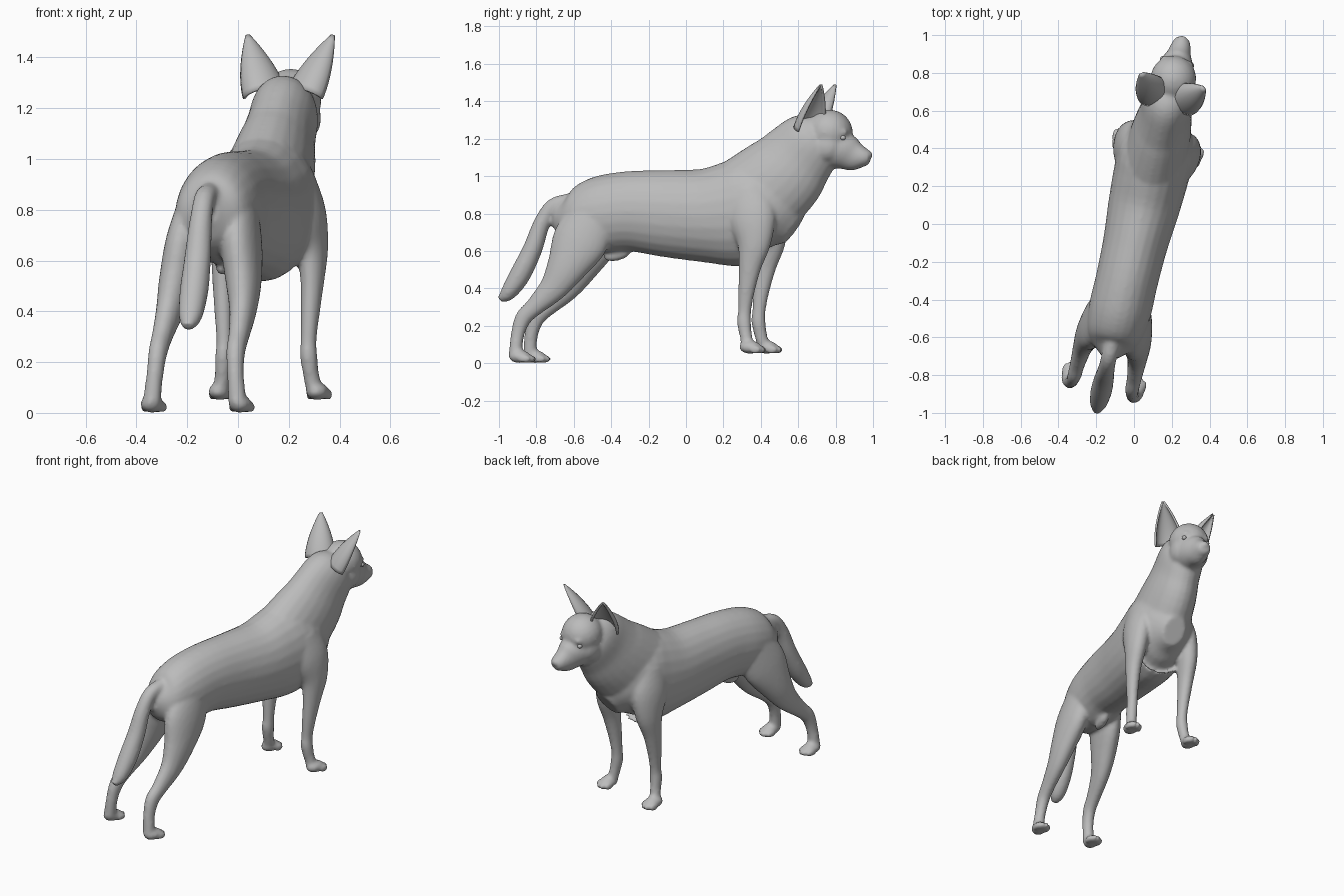
import bpy, bmesh, math
from mathutils import Vector, Matrix

if "Cube" in bpy.data.objects:
    bpy.data.objects.remove(bpy.data.objects["Cube"])

TURN = math.radians(-13)
GREY = (0.5, 0.5, 0.5, 1)
coat = bpy.data.materials.new("grey_coat")
coat.use_nodes = True
coat.diffuse_color = GREY
coat.node_tree.nodes["Principled BSDF"].inputs["Base Color"].default_value = GREY


def make_object(name, bm):
    """Place a mesh built along +y into the turned stance."""
    bmesh.ops.recalc_face_normals(bm, faces=bm.faces)
    mesh = bpy.data.meshes.new(name)
    bm.to_mesh(mesh)
    bm.free()
    mesh.materials.append(coat)
    mesh.shade_smooth()
    ob = bpy.data.objects.new(name, mesh)
    bpy.context.collection.objects.link(ob)
    ob.rotation_euler.z = TURN
    ob.location = Matrix.Rotation(TURN, 3, 'Z') @ Vector((0.03, 0, 0))
    return ob


def spline(points, steps=4):
    """Catmull-Rom through stations of any dimension."""
    p = [Vector(q) for q in points]
    p = [p[0] * 2 - p[1]] + p + [p[-1] * 2 - p[-2]]
    out = []
    for a, b, c, d in zip(p, p[1:], p[2:], p[3:]):
        for i in range(steps):
            t = i / steps
            out.append(0.5 * (2 * b + (c - a) * t + (2 * a - 5 * b + 4 * c - d) * t * t
                              + (3 * b - a - 3 * c + d) * t ** 3))
    return out + [p[-2]]


def tube(bm, stations, side=1, segs=24):
    """Loft ellipses; station = x, y, z, half width, half depth."""
    st = spline(stations)
    rings = []
    for i, s in enumerate(st):
        c = Vector(s[:3])
        t = (Vector(st[min(i + 1, len(st) - 1)][:3]) - Vector(st[max(i - 1, 0)][:3])).normalized()
        u = (Vector((1, 0, 0)) - t * t.x).normalized()
        n = t.cross(u)
        ring = []
        for k in range(segs):
            a = math.tau * k / segs
            v = c + u * s[3] * math.cos(a) + n * s[4] * math.sin(a)
            ring.append(bm.verts.new((v.x * side, v.y, v.z)))
        rings.append(ring)
    for r, q in zip(rings, rings[1:]):
        for k in range(segs):
            j = (k + 1) % segs
            bm.faces.new((r[k], r[j], q[j], q[k]))
    bm.faces.new(rings[0])
    bm.faces.new(rings[-1])


def blob(bm, centre, radii, pitch=0):
    m = (Matrix.Translation(centre) @ Matrix.Rotation(pitch, 4, 'X')
         @ Matrix.Diagonal((*radii, 1)))
    bmesh.ops.create_uvsphere(bm, u_segments=20, v_segments=12, radius=1, matrix=m)


def paw(bm, x, y, z, side):
    """Pad with four toes reaching forward."""
    blob(bm, (x * side, y, z + 0.035), (0.045, 0.06, 0.035))
    for k, reach in zip((-1.5, -0.5, 0.5, 1.5), (0.035, 0.055, 0.055, 0.035)):
        blob(bm, ((x + k * 0.025) * side, y + reach, z + 0.022), (0.0145, 0.034, 0.022))


body = bmesh.new()
# torso, rump to breast
tube(body, [(0, -.71, .79, .05, .06), (0, -.62, .775, .135, .15), (0, -.48, .79, .165, .205),
            (0, -.30, .812, .165, .215), (0, -.1, .80, .172, .233), (0, .1, .79, .19, .25),
            (0, .27, .80, .20, .285), (0, .40, .82, .20, .28), (0, .52, .77, .155, .20),
            (0, .60, .715, .07, .09)])
# neck
tube(body, [(0, .36, .86, .18, .26), (0, .53, 1.0, .155, .235), (0, .62, 1.1, .135, .205),
            (0, .705, 1.19, .128, .172), (0, .77, 1.24, .09, .10)])
# skull, muzzle, nose and brows
blob(body, (0, .795, 1.235), (.122, .125, .12), -.2)
tube(body, [(0, .78, 1.16, .11, .12), (0, .87, 1.135, .092, .10), (0, .93, 1.11, .064, .083),
            (0, .985, 1.1, .05, .052), (0, 1.015, 1.095, .036, .036)])
blob(body, (0, 1.012, 1.112), (.026, .02, .02))
# tail
tube(body, [(0, -.62, .865, .045, .045), (0, -.72, .84, .042, .042), (0, -.785, .745, .045, .045),
            (0, -.835, .61, .053, .052), (0, -.905, .47, .056, .056), (0, -.97, .375, .045, .042),
            (0, -1.015, .34, .02, .018)])
# sheath
blob(body, (0, -.37, .58), (.03, .075, .032), .25)

for s in (1, -1):
    # hind leg
    tube(body, [(.09, -.47, .80, .07, .13), (.112, -.55, .65, .078, .15),
                (.135, -.62, .51, .068, .108), (.148, -.69, .40, .052, .076),
                (.155, -.79, .30, .04, .05), (.157, -.85, .24, .037, .045),
                (.163, -.88, .15, .033, .036), (.173, -.89, .04, .036, .036)], s)
    paw(body, .178, -.865, 0, s)
    # foreleg
    tube(body, [(.12, .36, .92, .07, .12), (.15, .40, .78, .078, .135), (.172, .42, .65, .062, .095),
                (.178, .40, .52, .046, .062), (.174, .378, .38, .036, .044),
                (.17, .368, .28, .031, .036), (.172, .365, .22, .034, .038),
                (.18, .378, .14, .031, .033), (.19, .39, .09, .034, .034)], s)
    paw(body, .197, .405, .05, s)
    # cheek and brow
    blob(body, (.07 * s, .79, 1.16), (.05, .08, .08))
    blob(body, (.055 * s, .885, 1.235), (.035, .025, .02))

dog = make_object("body", body)
fuse = dog.modifiers.new("fuse", 'REMESH')
fuse.mode = 'VOXEL'
fuse.voxel_size = 0.011
fuse.use_smooth_shade = True
relax = dog.modifiers.new("relax", 'SMOOTH')
relax.factor = 0.5
relax.iterations = 6

# ears: curled sheets tapering to a point, open forward and outward
ear = bmesh.new()
base, tip = Vector((.083, .70, 1.25)), Vector((.172, .787, 1.485))
opening = Vector((.6, .8, -.5)).normalized()
axis = (tip - base).normalized()
opening = (opening - axis * opening.dot(axis)).normalized()
across = axis.cross(opening)
rows = []
for i in range(13):
    t = i / 12
    r = .082 * (1 - t ** 1.7) + .004
    row = []
    for k in range(13):
        a = math.radians(-105 + 210 * k / 12)
        p = base.lerp(tip, t) - opening * r * .75 * math.cos(a) + across * r * math.sin(a)
        row.append(ear.verts.new(p))
    rows.append(row)
for r, q in zip(rows, rows[1:]):
    for k in range(12):
        ear.faces.new((r[k], r[k + 1], q[k + 1], q[k]))
ears = make_object("ears", ear)
ears.modifiers.new("both_sides", 'MIRROR')
shell = ears.modifiers.new("thickness", 'SOLIDIFY')
shell.thickness = 0.012
shell.offset = 0

# eyes
eye = bmesh.new()
blob(eye, (.078, .886, 1.205), (.014, .015, .013))
eyes = make_object("eyes", eye)
eyes.modifiers.new("both_sides", 'MIRROR')
